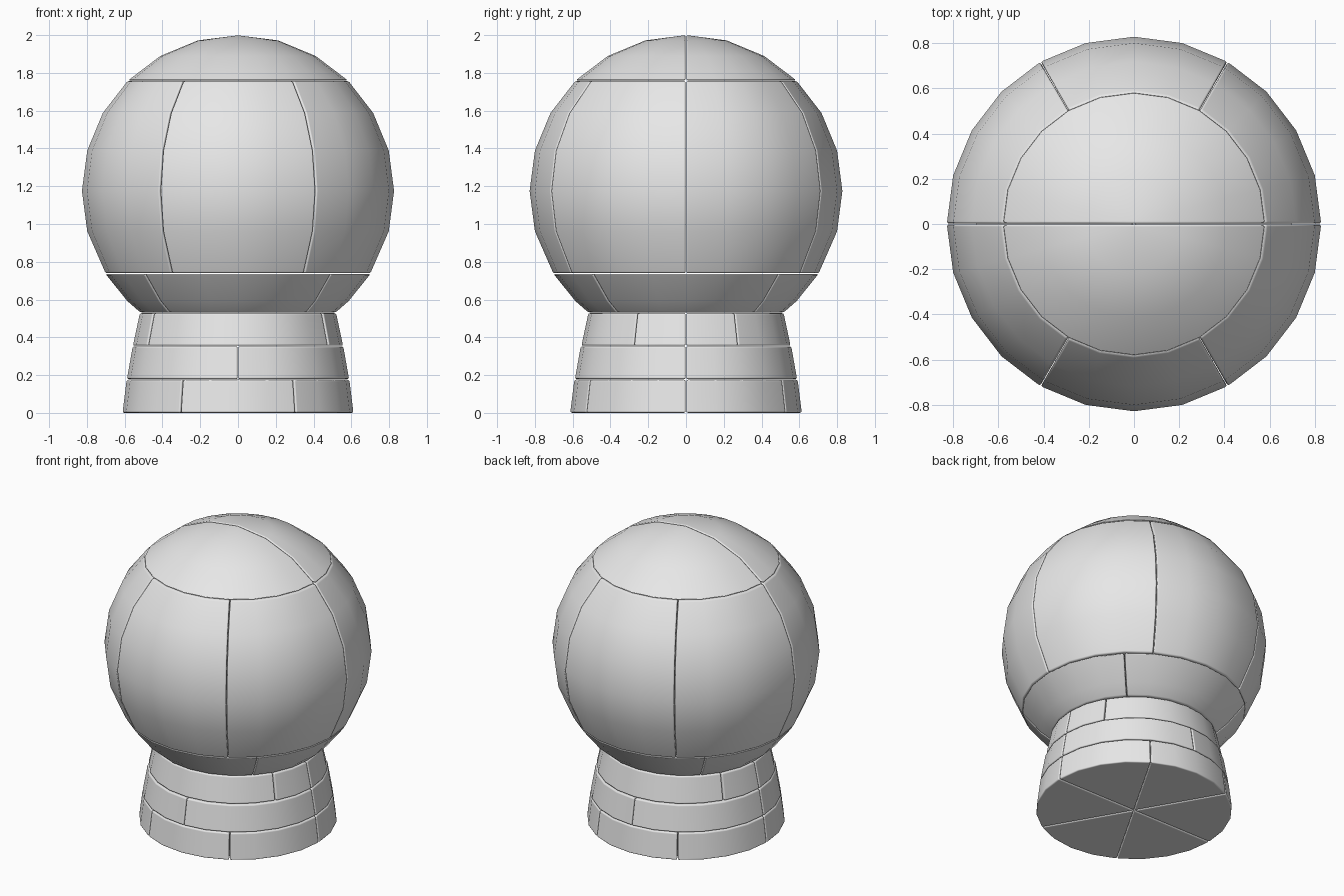
import bpy
import bmesh
from math import sin, cos, radians, hypot

STEP = 15          # degrees per facet
RADIUS = 0.825     # ball
CENTRE = 1.175
GAP = 0.0015       # half the joint between blocks

cube = bpy.data.objects.get("Cube")
if cube:
    bpy.data.objects.remove(cube, do_unlink=True)

stone = bpy.data.materials.new("grey_stone")
stone.use_nodes = True
stone.diffuse_color = (0.8, 0.8, 0.8, 1)
stone.node_tree.nodes["Principled BSDF"].inputs["Base Color"].default_value = (0.8, 0.8, 0.8, 1)


def ball(*latitudes):
    """Outer profile of a slice of the ball, bottom to top."""
    return [(RADIUS * cos(radians(a)), CENTRE + RADIUS * sin(radians(a))) for a in latitudes]


def block(name, profile, start, end):
    """Solid wedge with rounded edges, reaching from the axis to the profile."""
    half = radians(end - start) / 2
    mid = radians(start) + half
    push = GAP / sin(half)
    dx, dy = push * cos(mid), push * sin(mid)
    closed_top = profile[-1][0] < 1e-4
    rings = profile[:-1] if closed_top else profile

    bm = bmesh.new()
    low = bm.verts.new((dx, dy, profile[0][1]))
    high = bm.verts.new((dx, dy, profile[-1][1]))
    cols = []
    for a in range(start, end + 1, STEP):
        c, s = cos(radians(a)), sin(radians(a))
        cols.append([bm.verts.new((r * c + dx, r * s + dy, z)) for r, z in rings])

    # Curved outside
    for p, q in zip(cols, cols[1:]):
        for i in range(len(rings) - 1):
            bm.faces.new((p[i], q[i], q[i + 1], p[i + 1]))
        if closed_top:
            bm.faces.new((p[-1], q[-1], high))
    # Beds and joints
    bm.faces.new([low] + [c[0] for c in reversed(cols)])
    if not closed_top:
        bm.faces.new([high] + [c[-1] for c in cols])
    bm.faces.new([low] + cols[0] + [high])
    bm.faces.new([high] + cols[-1][::-1] + [low])
    bmesh.ops.recalc_face_normals(bm, faces=bm.faces)
    for f in bm.faces:
        f.smooth = True

    mesh = bpy.data.meshes.new(name)
    bm.to_mesh(mesh)
    bm.free()
    mesh.materials.append(stone)
    obj = bpy.data.objects.new(name, mesh)
    bpy.context.collection.objects.link(obj)
    bevel = obj.modifiers.new("rounded_edges", 'BEVEL')
    bevel.width = 0.01
    bevel.segments = 2
    bevel.limit_method = 'ANGLE'
    bevel.angle_limit = radians(30)
    bevel.harden_normals = True


def course(name, profile, seams):
    """Ring of blocks divided at the given angles."""
    profile = list(profile)
    r, z = profile[0]
    if z > 0:
        profile[0] = (r, z + GAP)
    r, z = profile[-1]
    if r > 1e-4:
        profile[-1] = (r, z - GAP)
    for i, (a, b) in enumerate(zip(seams, seams[1:] + [seams[0] + 360])):
        block(f"{name}_block_{i + 1}", profile, a, b)


sixths = list(range(0, 360, 60))

# Tapering pedestal
course("pedestal_lower", [(0.61, 0), (0.588, 0.177)], sixths)
course("pedestal_middle", [(0.588, 0.177), (0.557, 0.354)], [0, 90, 180, 270])
course("pedestal_upper", [(0.552, 0.354), (0.515, 0.53)], [0, 30, 150, 180, 210, 330])

# Ball
course("ball_lower", ball(-51.4, -45, -32), [45, 135, 225, 315])
course("ball_middle", ball(-32, -15, 0, 15, 30, 45), sixths)
course("ball_cap", ball(45, 60, 75, 90), [0, 180])
